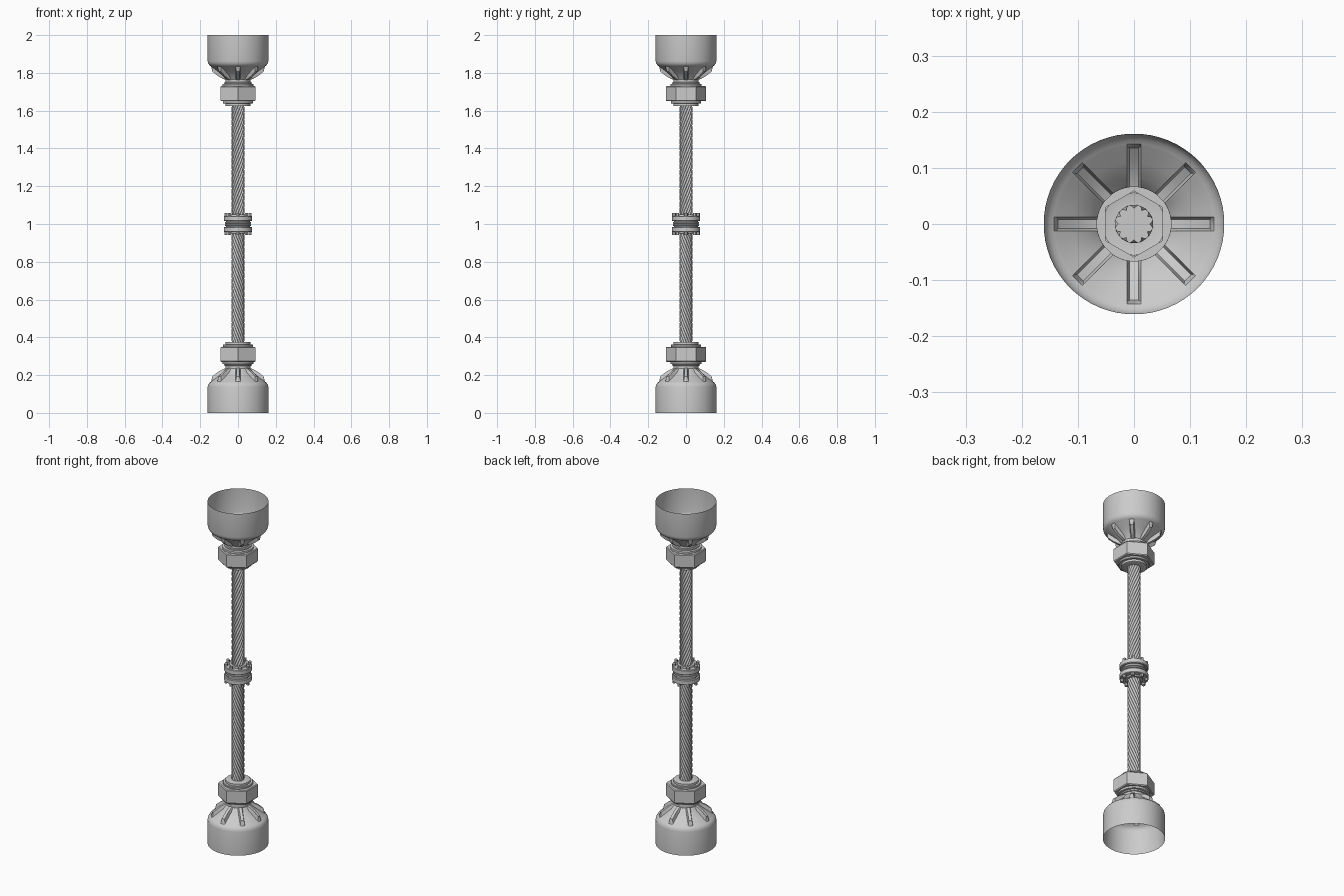
import bpy, bmesh
from math import pi, sin, cos, asin, radians

if "Cube" in bpy.data.objects:
    bpy.data.objects.remove(bpy.data.objects["Cube"])

MID = 1.0  # mirror plane height; the lower half is built and mirrored upward


def loft(name, rings, cap=False, smooth=35):
    """Skin closed rings of (radius, angle, z) and mirror them across z = MID."""
    bm = bmesh.new()
    vs = [[bm.verts.new((r * cos(a), r * sin(a), z - MID)) for r, a, z in ring] for ring in rings]
    n = len(vs[0])
    for lo, hi in zip(vs, vs[1:]):
        for i in range(n):
            j = (i + 1) % n
            bm.faces.new((lo[i], lo[j], hi[j], hi[i]))
    if cap:
        bm.faces.new(vs[0][::-1])
        bm.faces.new(vs[-1])
    me = bpy.data.meshes.new(name)
    bm.to_mesh(me)
    bm.free()
    ob = bpy.data.objects.new(name, me)
    bpy.context.collection.objects.link(ob)
    ob.location.z = MID
    bpy.ops.object.select_all(action='DESELECT')
    ob.select_set(True)
    bpy.context.view_layer.objects.active = ob
    bpy.ops.object.shade_smooth_by_angle(angle=radians(smooth))
    m = ob.modifiers.new("mirror", 'MIRROR')
    m.use_axis = (False, False, True)
    m.use_mirror_merge = False
    return ob


def revolve(name, profile, n=48, start=0.0, cap=False):
    return loft(name, [[(r, start + 2 * pi * i / n, z) for i in range(n)] for r, z in profile], cap)


# Open cup with eight raised ribs on its shoulder: (body r, z, rib r, z)
cup_rows = [
    (.161, 0, .161, 0), (.161, .138, .161, .138), (.158, .150, .158, .150),
    (.151, .160, .151, .160), (.143, .165, .143, .165), (.139, .168, .136, .193),
    (.110, .190, .108, .216), (.082, .212, .080, .232), (.066, .235, .066, .237),
]


def cup_ring(br, bz, rr, rz):
    ring = []
    for k in range(8):
        c = k * pi / 4
        w1, w2 = asin(.0125 / br), asin(.008 / rr)
        ring += [(br, c - w1, bz), (rr, c - w2, rz), (rr, c + w2, rz), (br, c + w1, bz)]
        gap = pi / 4 - 2 * w1
        ring += [(br, c + w1 + gap * t / 6, bz) for t in range(1, 6)]
    return ring


loft("cups", [cup_ring(*row) for row in cup_rows])

# Neck between cup and nut
revolve("necks", [(.066, .235), (.066, .248), (.072, .250), (.072, .257),
                  (.083, .259), (.083, .274), (.055, .274)])


# Hexagonal nut, corners on the y axis
def hex_ring(scale, z):
    return [(.107 * scale, pi / 6 + i * pi / 3, z) for i in range(6)]


loft("hex_nuts", [hex_ring(s, z) for s, z in
                  [(.55, .270), (.96, .270), (1, .275), (1, .345), (.96, .350), (.55, .350)]])

# Stepped gland above the nut
revolve("glands", [(.060, .349), (.078, .349), (.080, .352), (.080, .360), (.078, .362),
                   (.066, .362), (.066, .374), (.062, .376), (.032, .376)])

# Twisted cable with twelve strands
STRANDS, PER, STEPS = 12, 6, 72
cable = []
for s in range(STEPS + 1):
    t = s / STEPS
    z = .345 + t * (.985 - .345)
    twist = -2 * pi * 1.6 * t
    cable.append([(.0275 + .0065 * abs(sin(pi * i / PER)) ** .7,
                   2 * pi * i / (STRANDS * PER) + twist, z) for i in range(STRANDS * PER)])
loft("cables", cable, cap=True, smooth=50)

# Central coupling: bolted flange plus packed rings in the gap
revolve("coupling_flanges", [(.033, .950), (.046, .950), (.048, .957), (.072, .957), (.075, .960),
                             (.075, .982), (.072, .985), (.064, .985), (.064, .989), (.069, .991),
                             (.069, .997), (.064, 1.0)])


# Eight hexagonal bolts around the flange
for k in range(8):
    bpy.ops.mesh.primitive_cylinder_add(vertices=6, radius=.0095, depth=.016,
                                        location=(.064 * cos(k * pi / 4), .064 * sin(k * pi / 4), .951))
    head = bpy.context.object
    head.name = f"flange_bolt_lower_{k + 1}"
    top = head.copy()
    top.name = f"flange_bolt_upper_{k + 1}"
    top.location.z = 2 * MID - head.location.z
    bpy.context.collection.objects.link(top)
